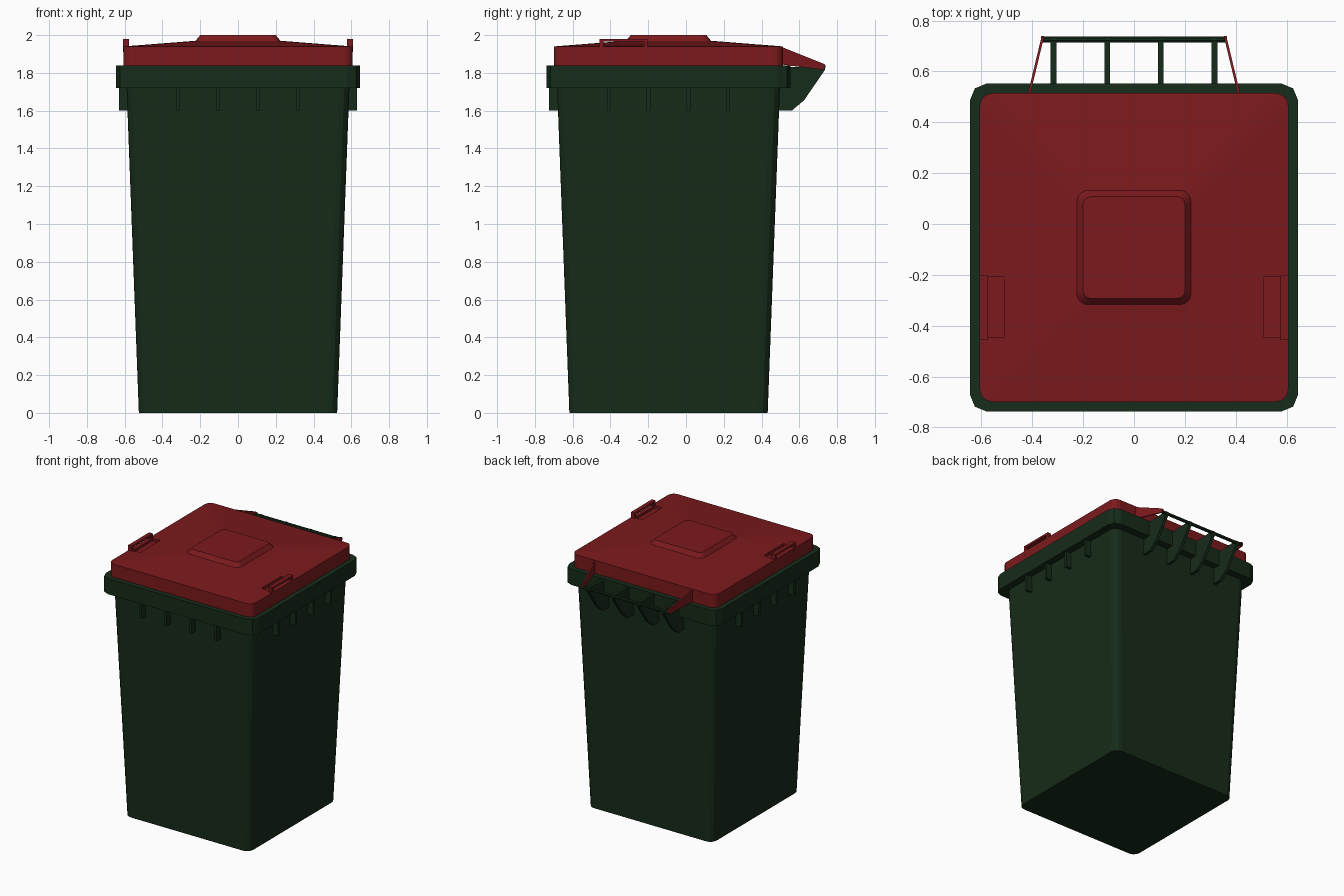
import bpy, bmesh, math
from mathutils import Vector

if "Cube" in bpy.data.objects:
    bpy.data.objects.remove(bpy.data.objects["Cube"])

CY = -0.0925  # bin axis in y


def material(name, rgb):
    m = bpy.data.materials.new(name)
    m.diffuse_color = (*rgb, 1)
    m.use_nodes = True
    m.node_tree.nodes["Principled BSDF"].inputs["Base Color"].default_value = m.diffuse_color
    return m


GREEN = material("green_plastic", (0.008, 0.025, 0.010))
RED = material("red_plastic", (0.2, 0.010, 0.012))


def finish(bm, name, mat):
    bmesh.ops.recalc_face_normals(bm, faces=bm.faces)
    me = bpy.data.meshes.new(name)
    bm.to_mesh(me)
    bm.free()
    ob = bpy.data.objects.new(name, me)
    bpy.context.collection.objects.link(ob)
    me.materials.append(mat)
    return ob


def rounded_square(half, r, z, segs):
    pts = []
    for k, (sx, sy) in enumerate([(1, 1), (-1, 1), (-1, -1), (1, -1)]):
        for i in range(segs + 1):
            a = math.pi / 2 * (k + i / segs)
            pts.append(Vector((sx * (half - r) + r * math.cos(a),
                               CY + sy * (half - r) + r * math.sin(a), z)))
    return pts


def loft(name, rings, segs, mat):
    """Closed stack of rounded squares given as (half width, radius, z)."""
    bm = bmesh.new()
    loops = [[bm.verts.new(p) for p in rounded_square(*r, segs)] for r in rings]
    n = len(loops[0])
    for a, b in zip(loops, loops[1:]):
        for i in range(n):
            bm.faces.new((a[i], a[(i + 1) % n], b[(i + 1) % n], b[i]))
    bm.faces.new(loops[0])
    bm.faces.new(loops[-1])
    return finish(bm, name, mat)


def plate(name, profile, x_at, thick, mat):
    """Plate from a (y, z) profile; x_at(y) gives its mid plane."""
    bm = bmesh.new()
    sides = [[bm.verts.new((x_at(y) + s * thick / 2, y, z)) for y, z in profile]
             for s in (-1, 1)]
    n = len(profile)
    for i in range(n):
        j = (i + 1) % n
        bm.faces.new((sides[0][i], sides[0][j], sides[1][j], sides[1][i]))
    for s in sides:
        bm.faces.new(s)
    return finish(bm, name, mat)


def box(name, lo, hi, mat):
    (x0, x1), y0, y1 = sorted((lo[0], hi[0])), lo[1], hi[1]
    prof = [(y0, lo[2]), (y1, lo[2]), (y1, hi[2]), (y0, hi[2])]
    return plate(name, prof, lambda y: (x0 + x1) / 2, x1 - x0, mat)


# Tapered bin body and overhanging rim
loft("bin_body", [(0.525, 0.05, 0), (0.59, 0.055, 1.73)], 3, GREEN)
loft("bin_rim", [(0.645, 0.065, 1.72), (0.645, 0.065, 1.84)], 2, GREEN)

# Lid with sloping top and raised centre panel
lid = loft("lid", [(0.607, 0.05, 1.83), (0.607, 0.05, 1.94), (0.225, 0.045, 1.97),
                   (0.2, 0.03, 2.0)], 4, RED)

# Short ribs below the rim, tall handle brackets at the back
bracket = [(0.47, 1.6), (0.56, 1.6), (0.625, 1.655), (0.735, 1.815),
           (0.735, 1.838), (0.71, 1.838), (0.55, 1.83), (0.47, 1.83)]
for i in range(4):
    t = -0.3165 + 0.211 * i
    box(f"front_rib_{i}", (t - 0.01, CY - 0.632, 1.6), (t + 0.01, CY - 0.57, 1.73), GREEN)
    for s, side in ((-1, "left"), (1, "right")):
        y = CY + t
        box(f"{side}_rib_{i}", (s * 0.57, y - 0.01, 1.6), (s * 0.63, y + 0.01, 1.73), GREEN)
    plate(f"handle_bracket_{i}", bracket, lambda y: t, 0.022, GREEN)

# Back handle bar
bpy.ops.mesh.primitive_cylinder_add(vertices=10, radius=0.012, depth=0.73,
                                    location=(0, 0.725, 1.828),
                                    rotation=(0, math.pi / 2, 0))
bar = bpy.context.object
bar.name = "handle_bar"
bar.data.materials.append(GREEN)

arm = [(0.5, 1.94), (0.725, 1.85), (0.738, 1.842), (0.74, 1.828), (0.73, 1.816), (0.5, 1.845)]
for s, side in ((-1, "left"), (1, "right")):
    # Hinge arms converge toward the bar ends
    plate(f"{side}_hinge_arm", arm, lambda y: s * (0.412 - 0.24 * (y - 0.515)), 0.01, RED)
    # Shallow finger pocket beside each lid grip
    cut = box(f"{side}_pocket_cutter", (s * 0.512, -0.447, 1.925), (s * 0.577, -0.208, 2.0), RED)
    cut.hide_render = True
    cut.hide_set(True)
    mod = lid.modifiers.new(f"{side}_pocket", "BOOLEAN")
    mod.object = cut
    mod.operation = "DIFFERENCE"
    mod.solver = "EXACT"
    # Lid grip: two posts and a top bar in one outline
    grip = [(-0.457, 1.91), (-0.437, 1.91), (-0.437, 1.965), (-0.223, 1.965),
            (-0.223, 1.91), (-0.203, 1.91), (-0.203, 1.98), (-0.457, 1.98)]
    plate(f"{side}_lid_grip", grip, lambda y: s * 0.5925, 0.031, RED)
